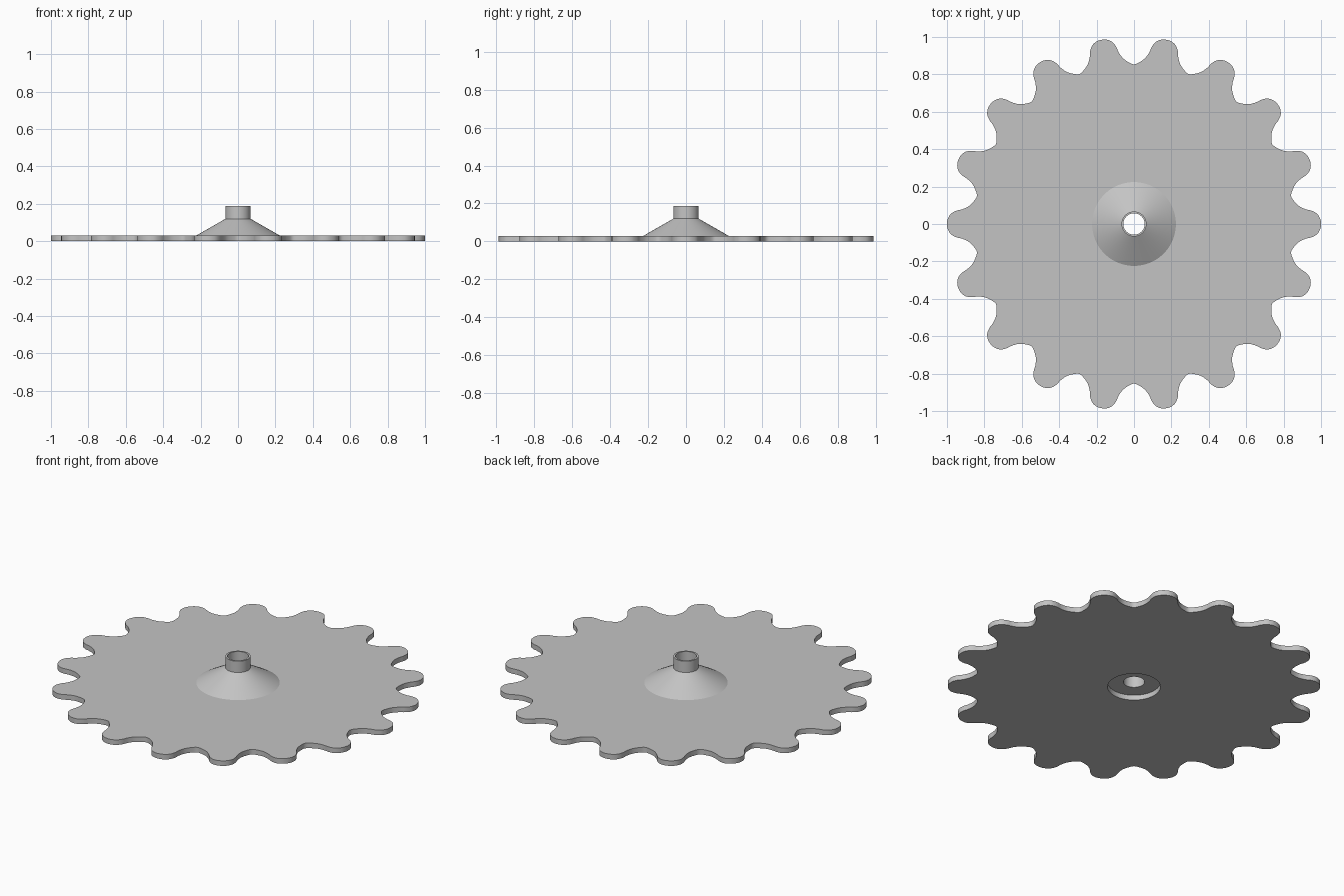
import bpy
import bmesh
from math import sin, cos, radians, pi

cube = bpy.data.objects.get("Cube")
if cube:
    bpy.data.objects.remove(cube, do_unlink=True)

TEETH = 18
THICK = 0.03
BORE = 0.057
RECESS = 0.142

# Plain grey metal
metal = bpy.data.materials.new("grey_metal")
metal.use_nodes = True
grey = (0.55, 0.55, 0.55, 1)
metal.diffuse_color = grey
metal.node_tree.nodes["Principled BSDF"].inputs["Base Color"].default_value = grey


def ring(bm, points, z):
    return [bm.verts.new((x, y, z)) for x, y in points]


def skin(bm, rings):
    """Join a closed series of rings with quads."""
    for a, b in zip(rings, rings[1:] + rings[:1]):
        for i in range(len(a)):
            j = (i + 1) % len(a)
            bm.faces.new((a[i], a[j], b[j], b[i]))


def finish(bm, name):
    bmesh.ops.recalc_face_normals(bm, faces=bm.faces)
    mesh = bpy.data.meshes.new(name)
    bm.to_mesh(mesh)
    bm.free()
    mesh.materials.append(metal)
    obj = bpy.data.objects.new(name, mesh)
    bpy.context.collection.objects.link(obj)
    bpy.ops.object.select_all(action='DESELECT')
    obj.select_set(True)
    bpy.context.view_layer.objects.active = obj
    bpy.ops.object.shade_smooth_by_angle(angle=radians(30))
    return obj


def circle(radius, angles):
    return [(radius * cos(a), radius * sin(a)) for a in angles]


def smooth_loop(pts, steps):
    """Closed curve through the points."""
    out = []
    n = len(pts)
    for i in range(n):
        p0, p1, p2, p3 = (pts[(i + k) % n] for k in (-1, 0, 1, 2))
        for s in range(steps):
            t = s / steps
            out.append(tuple(
                0.5 * (2 * b + (c - a) * t + (2 * a - 5 * b + 4 * c - d) * t * t
                       + (3 * b - a - 3 * c + d) * t ** 3)
                for a, b, c, d in zip(p0, p1, p2, p3)))
    return out


# Half tooth outline: degrees from the tooth axis, radius
half = [(0, 1.0), (1.6, 0.996), (3.2, 0.98), (4.25, 0.953), (4.7, 0.93),
        (5.2, 0.912), (6.2, 0.888), (8.0, 0.866), (10.0, 0.853)]
tooth = [(-a, r) for a, r in reversed(half[1:-1])] + half
outline = []
for k in range(TEETH):
    for a, r in tooth:
        ang = radians(a + k * 360 / TEETH)
        outline.append((r * cos(ang), r * sin(ang)))
outline = smooth_loop(outline, 3)

# Toothed plate with a round opening in the middle
count = len(outline)
bm = bmesh.new()
start = radians(tooth[0][0])
inner = circle(RECESS, [start + 2 * pi * i / count for i in range(count)])
skin(bm, [ring(bm, inner, 0), ring(bm, outline, 0),
          ring(bm, outline, THICK), ring(bm, inner, THICK)])
finish(bm, "toothed_plate")

# Conical hub with a collar and a through bore
hub_profile = [(BORE, THICK), (0.224, THICK), (0.067, 0.12),
               (0.067, 0.187), (BORE, 0.187)]
angles = [2 * pi * i / 96 for i in range(96)]
bm = bmesh.new()
skin(bm, [ring(bm, circle(r, angles), z) for r, z in hub_profile])
finish(bm, "hub")
